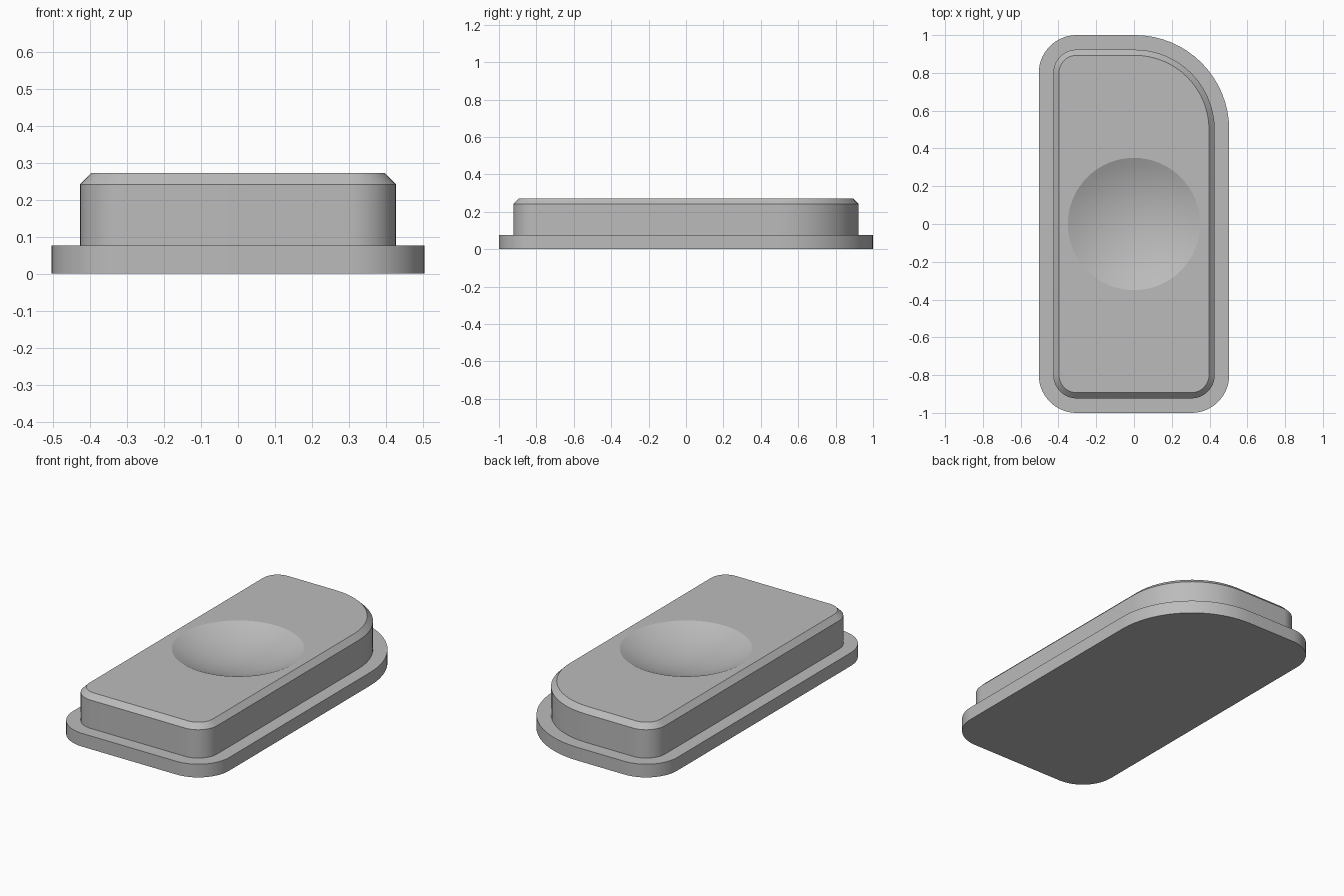
import bpy
import bmesh
from math import sin, cos, pi, asin, sqrt, radians

cube = bpy.data.objects.get("Cube")
if cube:
    bpy.data.objects.remove(cube, do_unlink=True)

HALF_X, HALF_Y = 0.504, 1.0
FLANGE_TOP, WALL_TOP, TOP = 0.077, 0.242, 0.272
STEP, CHAMFER = 0.077, 0.03
DISH_RADIUS, DISH_DEPTH = 0.35, 0.08

grey = bpy.data.materials.new("plain_grey")
grey.use_nodes = True
colour = (0.5, 0.5, 0.5, 1)
grey.diffuse_color = colour
grey.node_tree.nodes["Principled BSDF"].inputs["Base Color"].default_value = colour


def outline(bm, inset, z, steps=16):
    """Rounded rectangle with one large corner at back left."""
    loop = []
    corners = [(1, 1, 0.5), (-1, 1, 0.2), (-1, -1, 0.2), (1, -1, 0.2)]
    for i, (sx, sy, radius) in enumerate(corners):
        cx, cy = sx * (HALF_X - radius), sy * (HALF_Y - radius)
        for k in range(steps + 1):
            a = (i + k / steps) * pi / 2
            r = radius - inset
            loop.append(bm.verts.new((cx + r * cos(a), cy + r * sin(a), z)))
    return loop


def circle(bm, r, z, steps=64):
    return [bm.verts.new((r * cos(2 * pi * k / steps), r * sin(2 * pi * k / steps), z))
            for k in range(steps)]


def bridge(bm, a, b):
    for i in range(len(a)):
        j = (i + 1) % len(a)
        bm.faces.new((a[i], a[j], b[j], b[i]))


def loft(bm, levels):
    """Skin stacked outlines and close the bottom."""
    loops = [outline(bm, inset, z) for inset, z in levels]
    for a, b in zip(loops, loops[1:]):
        bridge(bm, a, b)
    bm.faces.new(loops[0][::-1])
    return loops[-1]


def finish(bm, name):
    bmesh.ops.recalc_face_normals(bm, faces=bm.faces)
    mesh = bpy.data.meshes.new(name)
    bm.to_mesh(mesh)
    bm.free()
    mesh.materials.append(grey)
    obj = bpy.data.objects.new(name, mesh)
    bpy.context.collection.objects.link(obj)
    bpy.ops.object.select_all(action="DESELECT")
    obj.select_set(True)
    bpy.context.view_layer.objects.active = obj
    bpy.ops.object.shade_smooth_by_angle(angle=radians(18))


# Base flange
bm = bmesh.new()
bm.faces.new(loft(bm, [(0, 0), (0, FLANGE_TOP)]))
finish(bm, "base_flange")

# Raised pad with a chamfered rim
bm = bmesh.new()
rim = loft(bm, [(STEP, FLANGE_TOP / 2), (STEP, WALL_TOP), (STEP + CHAMFER, TOP)])

# Spherical thumb dish
sphere = (DISH_RADIUS ** 2 + DISH_DEPTH ** 2) / (2 * DISH_DEPTH)
reach = asin(DISH_RADIUS / sphere)
rings = []
for k in range(10, 0, -1):
    a = reach * k / 10
    rings.append(circle(bm, sphere * sin(a), TOP - DISH_DEPTH + sphere * (1 - cos(a))))
for a, b in zip(rings, rings[1:]):
    bridge(bm, a, b)
centre = bm.verts.new((0, 0, TOP - DISH_DEPTH))
for i, v in enumerate(rings[-1]):
    bm.faces.new((v, rings[-1][(i + 1) % len(rings[-1])], centre))

# Flat top around the dish
edges = [bm.edges.get((loop[i - 1], loop[i])) for loop in (rim, rings[0])
         for i in range(len(loop))]
bmesh.ops.triangle_fill(bm, edges=edges, use_beauty=True, normal=(0, 0, 1))
finish(bm, "raised_pad")
